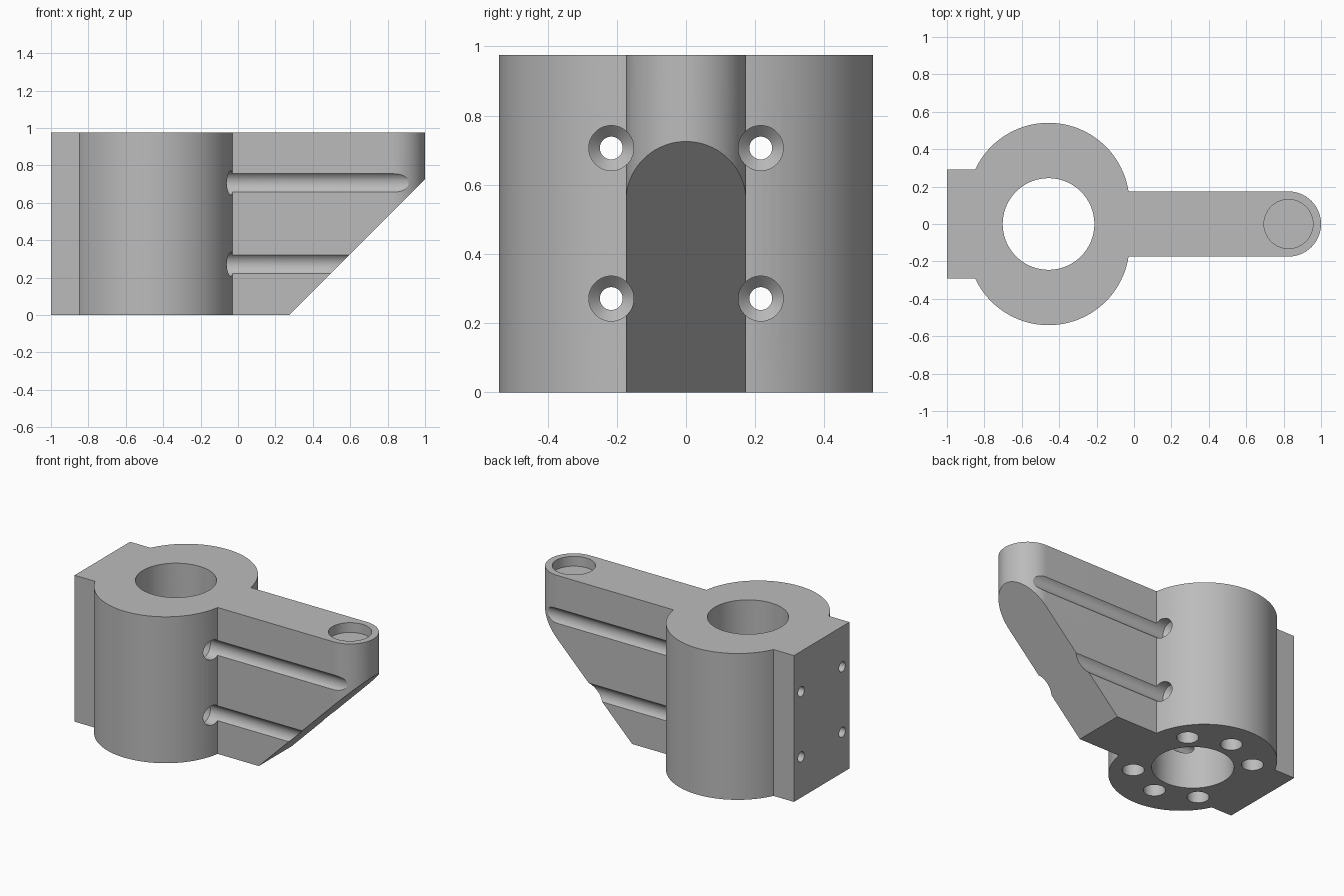
import bpy, bmesh, math
from mathutils import Vector, Matrix

if "Cube" in bpy.data.objects:
    bpy.data.objects.remove(bpy.data.objects["Cube"])

H = 0.975            # overall height
CX = -0.457          # bore axis
ARM_W, ARM_END = 0.174, 0.826


def to_object(name, bm):
    bmesh.ops.recalc_face_normals(bm, faces=bm.faces[:])
    mesh = bpy.data.meshes.new(name)
    bm.to_mesh(mesh)
    bm.free()
    obj = bpy.data.objects.new(name, mesh)
    bpy.context.collection.objects.link(obj)
    return obj


def prism(name, pts, z0, z1):
    """Extrude a 2D outline between two heights."""
    bm = bmesh.new()
    face = bm.faces.new([bm.verts.new((x, y, z0)) for x, y in pts])
    ext = bmesh.ops.extrude_face_region(bm, geom=[face])
    bmesh.ops.translate(bm, vec=(0, 0, z1 - z0),
                        verts=[g for g in ext["geom"] if isinstance(g, bmesh.types.BMVert)])
    return to_object(name, bm)


def lathe(name, stations, origin, axis="Z", n=48):
    """Revolve (position, radius) stations around an axis."""
    rot = Matrix.Rotation(math.pi / 2, 4, "Y") if axis == "X" else Matrix()
    bm = bmesh.new()
    rings = []
    for t, r in stations:
        rings.append([bm.verts.new(Vector(origin) + rot @ Vector(
            (r * math.cos(a), r * math.sin(a), t)))
            for a in (2 * math.pi * i / n for i in range(n))])
    for low, high in zip(rings, rings[1:]):
        for i in range(n):
            j = (i + 1) % n
            bm.faces.new((low[i], low[j], high[j], high[i]))
    bm.faces.new(rings[0][::-1])
    bm.faces.new(rings[-1])
    return to_object(name, bm)


def arc(cx, cy, r, a0, a1, n=48):
    return [(cx + r * math.cos(math.radians(a0 + (a1 - a0) * i / n)),
             cy + r * math.sin(math.radians(a0 + (a1 - a0) * i / n)))
            for i in range(n + 1)]


def combine(target, other, operation):
    mod = target.modifiers.new("boolean", "BOOLEAN")
    mod.object, mod.operation, mod.solver = other, operation, "EXACT"
    bpy.context.view_layer.objects.active = target
    bpy.ops.object.modifier_apply(modifier=mod.name)
    bpy.data.objects.remove(other, do_unlink=True)


# Main body: slot-shaped column
R, C = 0.433, 0.108
bracket = prism("bracket_body", arc(CX, C, R, 0, 180) + arc(CX, -C, R, 180, 360), 0, H)

# Rear mounting pad
pad = prism("mounting_pad", [(-1, -0.292), (-0.78, -0.292), (-0.78, 0.292), (-1, 0.292)], 0, H)
combine(bracket, pad, "UNION")

# Arm with rounded end, undercut at 45 degrees
arm = prism("arm", [(-0.15, -ARM_W)] + arc(ARM_END, 0, ARM_W, -90, 90) + [(-0.15, ARM_W)], 0, H)
wedge = prism("wedge", [(0.075, -0.2), (1.275, -0.2), (1.275, 1.0)], -0.5, 0.5)
wedge.data.transform(Matrix.Rotation(math.pi / 2, 4, "X"))
combine(arm, wedge, "DIFFERENCE")
combine(bracket, arm, "UNION")

# Central bore and blind pocket in the arm tip
combine(bracket, lathe("bore", [(-0.1, 0.245), (H + 0.1, 0.245)], (CX, 0, 0), n=96), "DIFFERENCE")
combine(bracket, lathe("pocket", [(H - 0.065, 0.131), (H + 0.1, 0.131)],
                       (ARM_END, 0, 0), n=64), "DIFFERENCE")

# Screw holes with countersinks that also groove the arm sides
for y in (-0.216, 0.216):
    for z in (0.271, 0.706):
        combine(bracket, lathe("screw_cutter", [(-1.1, 0.033), (-0.13, 0.033),
                                                (-0.098, 0.065), (1.1, 0.065)],
                               (0, y, z), "X"), "DIFFERENCE")

# Blind bolt holes on the underside
for deg in (45, 90, 135, 225, 270, 315):
    a = math.radians(deg)
    combine(bracket, lathe("bolt_cutter", [(-0.1, 0.066), (0.18, 0.066)],
                           (CX + 0.356 * math.cos(a), 0.356 * math.sin(a), 0), n=32), "DIFFERENCE")

# Single grey finish
grey = bpy.data.materials.new("plain_grey")
grey.diffuse_color = (0.5, 0.5, 0.5, 1)
grey.use_nodes = True
grey.node_tree.nodes["Principled BSDF"].inputs["Base Color"].default_value = grey.diffuse_color
bracket.data.materials.clear()
bracket.data.materials.append(grey)
for p in bracket.data.polygons:
    p.material_index = 0

bpy.ops.object.select_all(action="DESELECT")
bracket.select_set(True)
bpy.context.view_layer.objects.active = bracket
bpy.ops.object.shade_smooth_by_angle(angle=math.radians(25))
